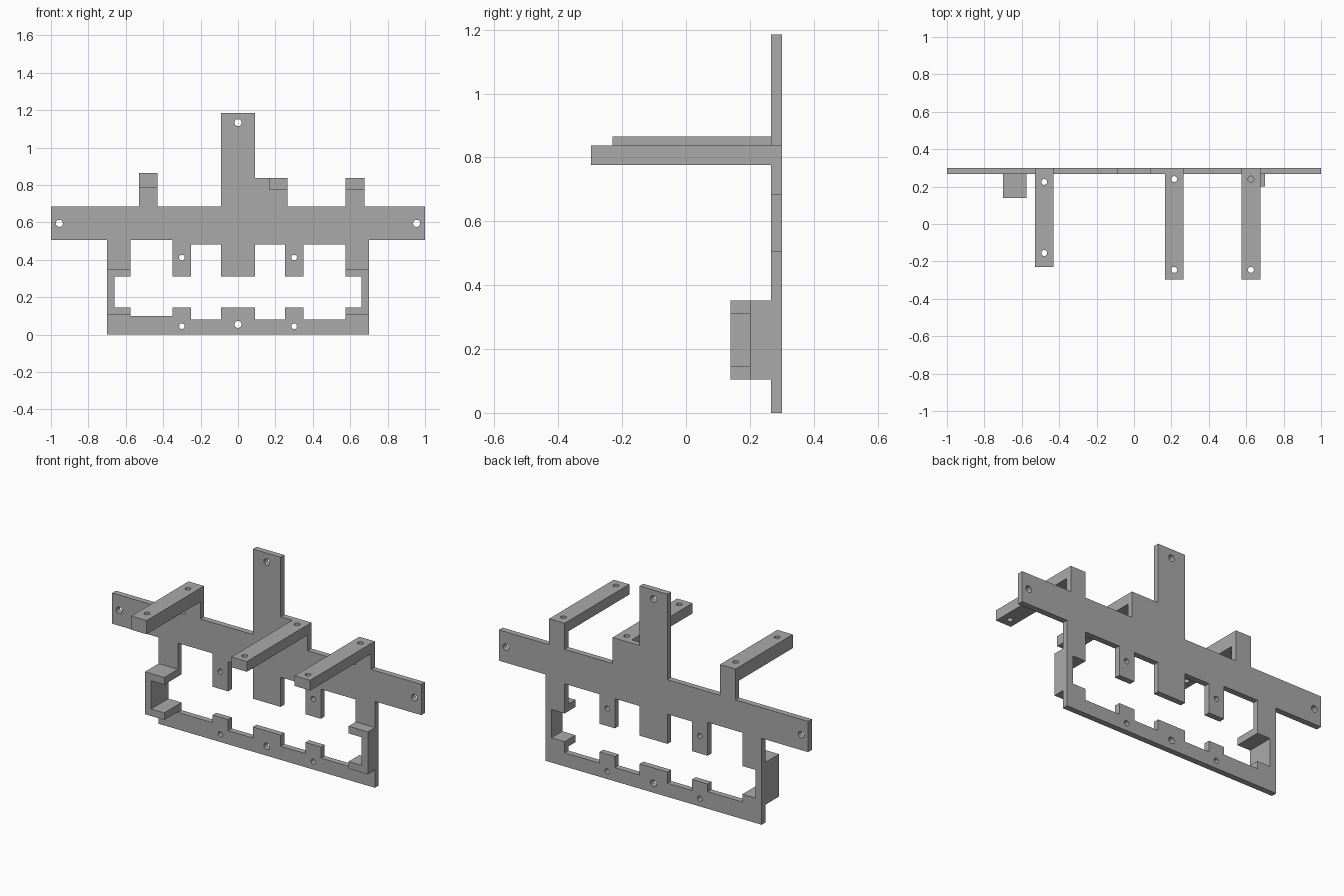
import bpy
import bmesh
from math import cos, sin, pi, radians

cube = bpy.data.objects.get("Cube")
if cube:
    bpy.data.objects.remove(cube, do_unlink=True)

grey = bpy.data.materials.new("mid grey")
grey.use_nodes = True
colour = (0.4, 0.4, 0.4, 1)
grey.diffuse_color = colour
grey.node_tree.nodes["Principled BSDF"].inputs["Base Color"].default_value = colour


def circle(x, y, r, n=24):
    return [(x + r * cos(2 * pi * i / n), y + r * sin(2 * pi * i / n)) for i in range(n)]


def slab(name, loops, low, high, upright):
    """Extrude closed loops (outline, then openings) between two depths."""
    curve = bpy.data.curves.new(name, "CURVE")
    curve.dimensions = "2D"
    curve.fill_mode = "BOTH"
    curve.extrude = (high - low) / 2
    for loop in loops:
        spline = curve.splines.new("POLY")
        spline.points.add(len(loop) - 1)
        for point, (x, y) in zip(spline.points, loop):
            point.co = (x, y, 0, 1)
        spline.use_cyclic_u = True
    temp = bpy.data.objects.new(name + " profile", curve)
    bpy.context.collection.objects.link(temp)
    graph = bpy.context.evaluated_depsgraph_get()
    mesh = bpy.data.meshes.new_from_object(temp.evaluated_get(graph))
    bpy.data.objects.remove(temp, do_unlink=True)

    # Weld caps to walls
    bm = bmesh.new()
    bm.from_mesh(mesh)
    bmesh.ops.remove_doubles(bm, verts=bm.verts, dist=0.0001)
    bmesh.ops.recalc_face_normals(bm, faces=bm.faces)
    bm.to_mesh(mesh)
    bm.free()
    mesh.name = name
    mesh.materials.clear()
    mesh.materials.append(grey)
    obj = bpy.data.objects.new(name, mesh)
    bpy.context.collection.objects.link(obj)
    middle = (low + high) / 2
    if upright:
        obj.rotation_euler.x = radians(90)
        obj.location.y = middle
    else:
        obj.location.z = middle
    bpy.ops.object.select_all(action="DESELECT")
    obj.select_set(True)
    bpy.context.view_layer.objects.active = obj
    bpy.ops.object.shade_smooth_by_angle(angle=radians(30))
    return obj


def steps(start, pairs):
    """Walk a stepped edge: each pair is (x to reach, next height)."""
    z, pts = start, []
    for x, next_z in pairs:
        pts += [(x, z), (x, next_z)]
        z = next_z
    return pts


BACK, FACE = 0.30, 0.266
TOP, BAR, TOOTH, SILL = 0.685, 0.505, 0.31, 0.145

# Outer edge of the back plate
outline = [(-0.70, 0), (0.70, 0), (0.70, BAR), (1, BAR)]
outline += steps(TOP, [(1, TOP), (0.675, 0.837), (0.575, TOP), (0.265, 0.837), (0.09, 1.185),
                       (-0.09, TOP), (-0.43, 0.865), (-0.53, TOP)])[1:]
outline += [(-1, TOP), (-1, BAR), (-0.70, BAR)]

# Toothed window in the plate
window = steps(SILL, [(-0.575, 0.1), (-0.35, SILL), (-0.25, 0.08), (-0.09, SILL),
                      (0.09, 0.08), (0.25, SILL), (0.35, 0.08), (0.575, SILL)])
window += [(0.66, SILL), (0.66, TOOTH)]
window += steps(TOOTH, [(0.575, 0.483), (0.35, TOOTH), (0.25, 0.483), (0.09, TOOTH),
                        (-0.09, 0.483), (-0.25, TOOTH), (-0.35, BAR), (-0.575, TOOTH)])
window += [(-0.66, TOOTH), (-0.66, SILL)]

# Screw holes in the plate
holes = [circle(0, 1.133, 0.019), circle(0, 0.055, 0.019)]
for s in (-1, 1):
    holes += [circle(s * 0.955, 0.595, 0.019),
              circle(s * 0.30, 0.412, 0.015), circle(s * 0.30, 0.045, 0.015)]
slab("back_plate", [outline, window] + holes, FACE, BACK, True)

# Forward-reaching arms with a screw hole near each end
for name, x, front, low, high, ys in (
        ("right_arm", -0.48, -0.23, 0.785, 0.865, (0.225, -0.155)),
        ("middle_arm", 0.215, -0.297, 0.777, 0.837, (0.24, -0.245)),
        ("left_arm", 0.625, -0.297, 0.777, 0.837, (0.24, -0.245))):
    a, b = x - 0.05, x + 0.05
    rect = [(a, front), (b, front), (b, FACE), (a, FACE)]
    slab(name, [rect] + [circle(x, y, 0.016) for y in ys], low, high, False)

# C-shaped side brackets
for name, s, front in (("right_bracket", -1, 0.14), ("left_bracket", 1, 0.20)):
    section = [(0.70, 0.104), (0.70, 0.352), (0.575, 0.352), (0.575, TOOTH),
               (0.66, TOOTH), (0.66, SILL), (0.575, SILL), (0.575, 0.104)]
    slab(name, [[(s * x, z) for x, z in section]], front, FACE, True)
